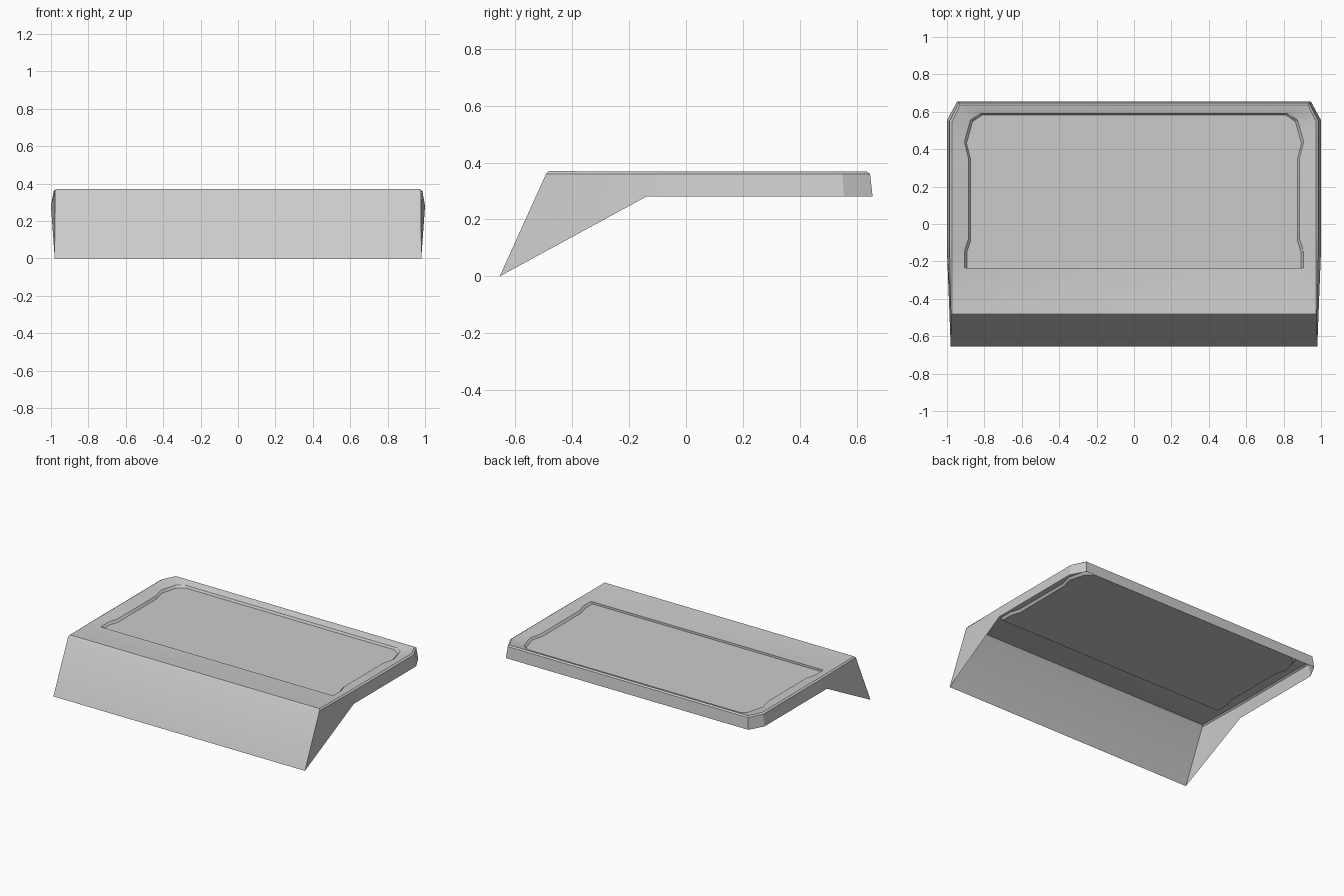
import bpy
import bmesh

if "Cube" in bpy.data.objects:
    bpy.data.objects.remove(bpy.data.objects["Cube"])

# Right half of each outline, front to back: (x, y, z)
ys = [-0.14, -0.08, 0.35, 0.44]
skirt = [(0.98, -0.655, 0.0)] + [(1.0, y, 0.28) for y in ys] + [(1.0, 0.555, 0.28), (0.945, 0.656, 0.28)]
edge = [(0.979, -0.492, 0.36)] + [(0.986, y, 0.36) for y in ys] + [(0.986, 0.55, 0.36), (0.936, 0.647, 0.36)]
crest = [(0.972, -0.482, 0.37)] + [(0.974, y, 0.368) for y in ys] + [(0.974, 0.545, 0.368), (0.93, 0.636, 0.368)]
plan = [(0.905, -0.235), (0.905, -0.14), (0.885, -0.08), (0.885, 0.35),
        (0.907, 0.44), (0.875, 0.555), (0.825, 0.59)]
lip = [(x, y, 0.35) for x, y in plan]
floor = [(x - 0.012, max(y - 0.008, -0.235), 0.335) for x, y in plan]

bm = bmesh.new()


def add_ring(half):
    full = half + [(-x, y, z) for x, y, z in reversed(half)]
    return [bm.verts.new(p) for p in full]


# Open shell: skirt, rounded edge, sloping rim, recess wall
rings = [add_ring(h) for h in (skirt, edge, crest, lip, floor)]
for a, b in zip(rings, rings[1:]):
    n = len(a)
    for i in range(n):
        j = (i + 1) % n
        bm.faces.new((a[i], a[j], b[j], b[i]))

# Recessed floor panel
bm.faces.new(rings[-1])

mesh = bpy.data.meshes.new("tray_shell")
bm.to_mesh(mesh)
bm.free()
tray = bpy.data.objects.new("tray_shell", mesh)
bpy.context.collection.objects.link(tray)

# Soft rim, sharp folds
bpy.context.view_layer.objects.active = tray
tray.select_set(True)
bpy.ops.object.shade_smooth_by_angle(angle=0.45)
